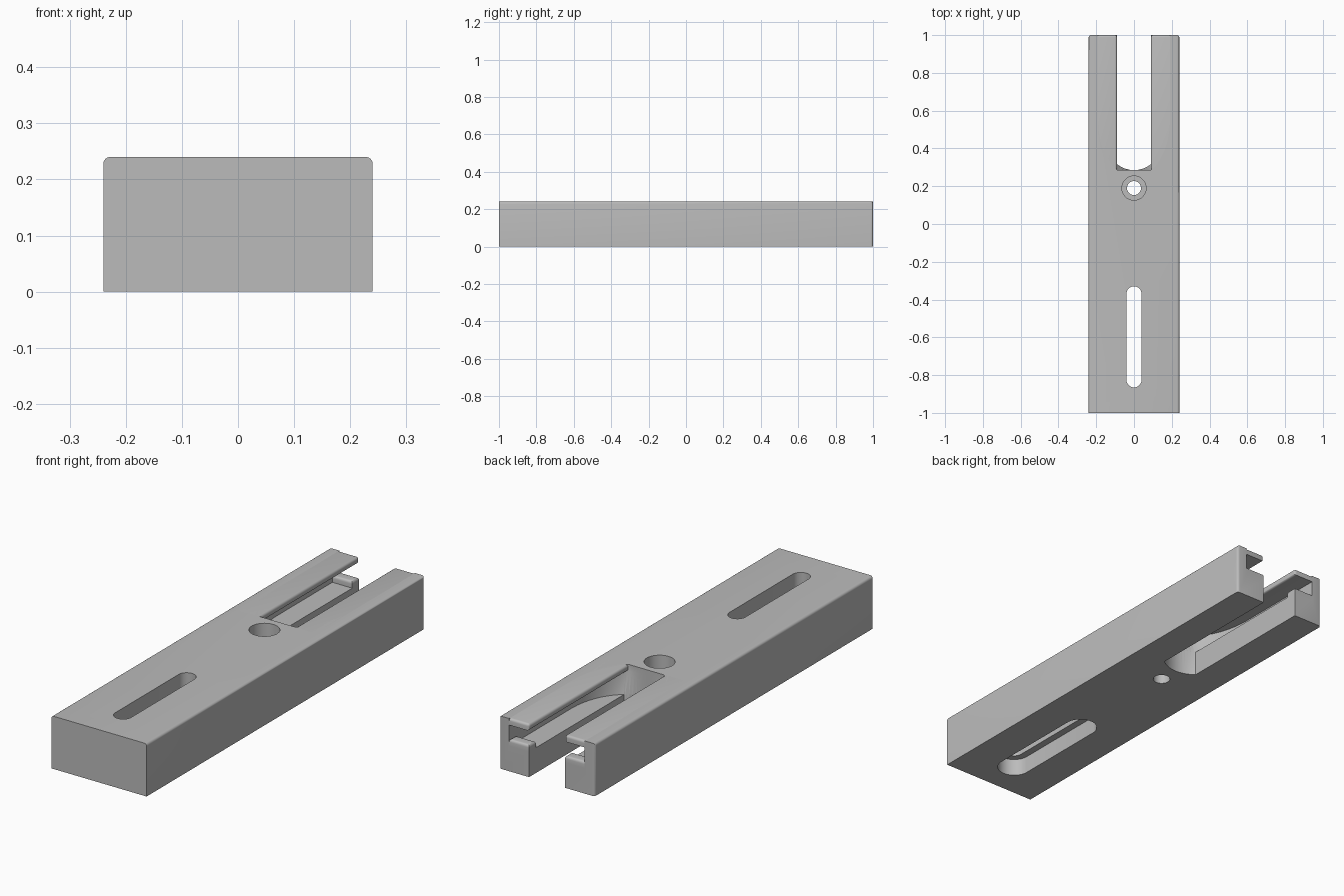
import bpy, bmesh, math
from mathutils import Matrix

cube = bpy.data.objects.get("Cube")
if cube:
    bpy.data.objects.remove(cube)

HALF_W, HEIGHT = 0.24, 0.24
SLOT, CAVITY, SLOT_END = 0.09, 0.19, 0.285
FLOOR, LIP_TOP, FLANGE = 0.115, 0.145, 0.21

grey = bpy.data.materials.new("plain grey")
grey.use_nodes = True
grey.diffuse_color = (0.5, 0.5, 0.5, 1)
grey.node_tree.nodes["Principled BSDF"].inputs["Base Color"].default_value = (0.5, 0.5, 0.5, 1)


def finish(bm, name):
    bmesh.ops.recalc_face_normals(bm, faces=bm.faces)
    mesh = bpy.data.meshes.new(name)
    bm.to_mesh(mesh)
    bm.free()
    obj = bpy.data.objects.new(name, mesh)
    bpy.context.collection.objects.link(obj)
    mesh.materials.append(grey)
    return obj


def box(name, x, y, z, rounded=None, radius=0.012):
    """Box between limits; edges chosen by the rule are rounded."""
    bm = bmesh.new()
    bmesh.ops.create_cube(bm, size=1)
    for v in bm.verts:
        v.co = [lim[0] if c < 0 else lim[1] for c, lim in zip(v.co, (x, y, z))]
    if rounded:
        edges = [e for e in bm.edges if rounded(e)]
        bmesh.ops.bevel(bm, geom=edges, offset=radius, segments=4,
                        profile=0.5, affect='EDGES')
    return finish(bm, name)


def loft(name, rings):
    """Solid through matching rings of points."""
    bm = bmesh.new()
    loops = [[bm.verts.new(p) for p in ring] for ring in rings]
    n = len(loops[0])
    for a, b in zip(loops, loops[1:]):
        for i in range(n):
            j = (i + 1) % n
            bm.faces.new((a[i], a[j], b[j], b[i]))
    bm.faces.new(loops[0])
    bm.faces.new(loops[-1])
    return finish(bm, name)


def stadium(name, y0, y1, r, z0, z1, n=24):
    """Vertical slot with round ends (a plain hole when y0 equals y1)."""
    ring = []
    for i in range(2 * n):
        t = math.pi * (i + 0.5) / n
        ring.append((r * math.cos(t), (y1 if t < math.pi else y0) + r * math.sin(t)))
    return loft(name, [[(x, y, z) for x, y in ring] for z in (z0, z1)])


def end_ring(half, z, flare):
    """Open-ended slot outline with an elliptical inner end."""
    ring = [(half, 1.1, z)]
    for i in range(41):
        x = half * math.cos(math.pi * i / 40)
        y = 0.55 - (0.265 + flare) * math.sqrt(max(0, 1 - (x / CAVITY) ** 2))
        ring.append((x, max(SLOT_END, y), z))
    ring.append((-half, 1.1, z))
    return ring


def cut(body, cutter):
    mod = body.modifiers.new(cutter.name, 'BOOLEAN')
    mod.operation, mod.solver, mod.object = 'DIFFERENCE', 'EXACT', cutter
    bpy.context.view_layer.update()
    graph = bpy.context.evaluated_depsgraph_get()
    mesh = bpy.data.meshes.new_from_object(body.evaluated_get(graph))
    body.modifiers.clear()
    body.data = mesh
    bpy.data.objects.remove(cutter)


def mid(e):
    return (e.verts[0].co + e.verts[1].co) / 2


def along(e, axis):
    d = e.verts[1].co - e.verts[0].co
    return abs(d[axis]) > 0.9 * d.length


# Main bar with rounded long top edges and rounded back corners
body = box("body", (-HALF_W, HALF_W), (-1, 1), (0, HEIGHT),
           lambda e: (along(e, 1) and mid(e).z > 0.2) or (along(e, 2) and mid(e).y > 0))

# Cavity, tapering at its inner end, and the narrow slot below it
cut(body, loft("cavity_cutter", [end_ring(CAVITY, FLOOR, 0),
                                 end_ring(CAVITY, FLANGE, 0.036),
                                 end_ring(CAVITY, 0.3, 0.036)]))
cut(body, loft("slot_cutter", [end_ring(SLOT, -0.1, 0), end_ring(SLOT, FLOOR + 0.001, 0)]))

# Stepped screw hole
cut(body, stadium("hole_cutter", 0.19, 0.19, 0.037, -0.1, 0.3))
cut(body, stadium("hole_head_cutter", 0.19, 0.19, 0.064, 0.1, 0.3))

# Long adjusting slot, wider underneath
cut(body, stadium("long_slot_cutter", -0.825, -0.37, 0.04, -0.1, 0.3))
cut(body, stadium("long_slot_recess_cutter", -0.825, -0.37, 0.073, -0.1, 0.08))

# Overhanging flanges and raised end lips on both prongs
parts = [body]
for side, s in (("left", 1), ("right", -1)):
    xs = sorted((s * SLOT, s * (CAVITY + 0.002)))
    inner = lambda e: abs(mid(e).x) < SLOT + 0.001
    parts.append(box(side + "_flange", xs, (SLOT_END - 0.002, 1), (FLANGE, HEIGHT),
                     lambda e: (inner(e) and along(e, 1))
                     or (mid(e).y > 0.99 and (inner(e) or mid(e).z > 0.235)), 0.011))
    parts.append(box(side + "_lip", xs, (0.95, 1), (FLOOR, LIP_TOP),
                     lambda e: mid(e).z > LIP_TOP - 0.001 and not along(e, 2), 0.012))

for obj in parts:
    bpy.ops.object.select_all(action='DESELECT')
    obj.select_set(True)
    bpy.context.view_layer.objects.active = obj
    bpy.ops.object.shade_smooth_by_angle(angle=math.radians(30))
